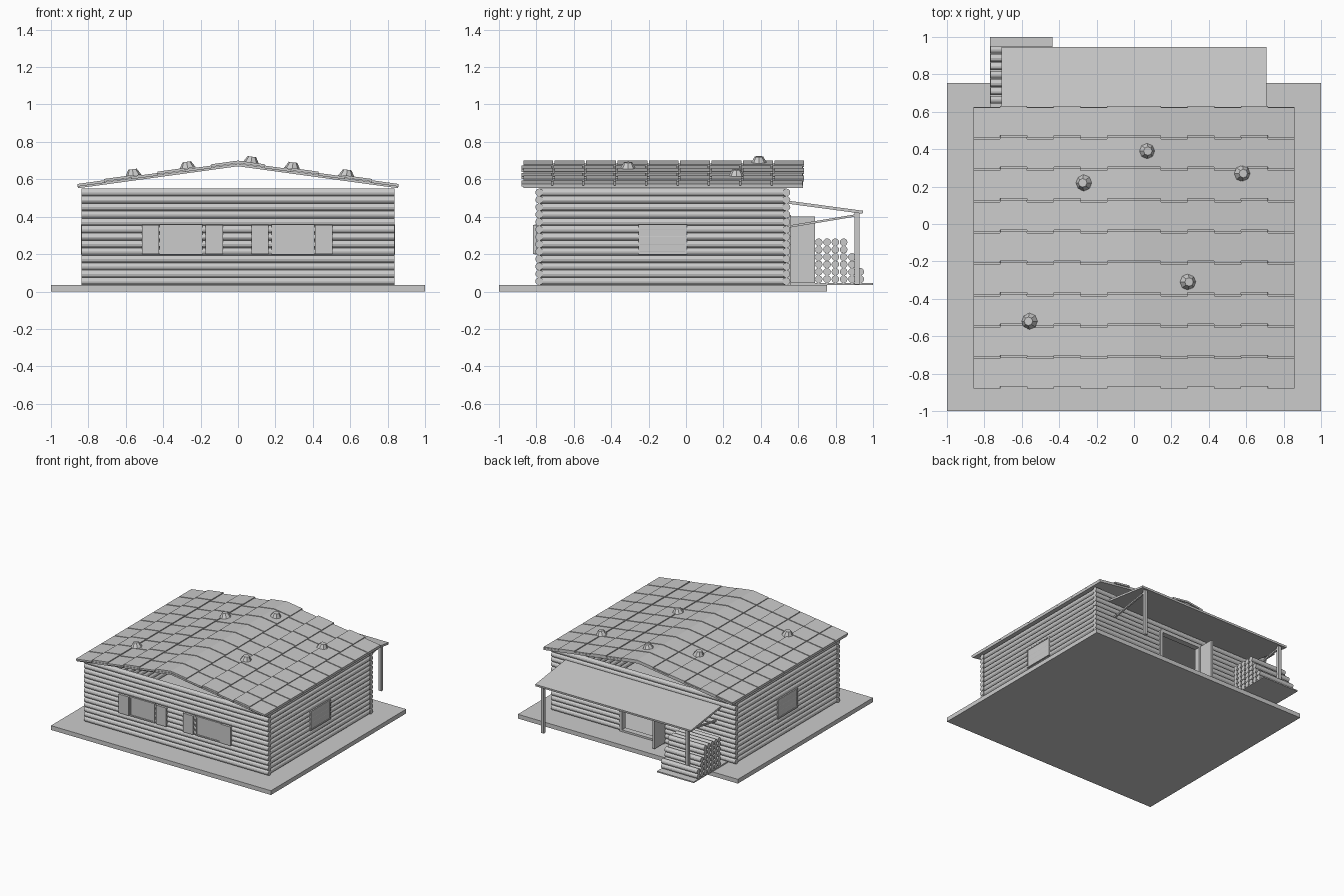
import bpy, bmesh, math
from mathutils import Matrix, Vector

if "Cube" in bpy.data.objects:
    bpy.data.objects.remove(bpy.data.objects["Cube"])

grey = bpy.data.materials.new("plain_grey")
grey.use_nodes = True
COLOR = (0.6, 0.6, 0.6, 1)
grey.diffuse_color = COLOR
grey.node_tree.nodes["Principled BSDF"].inputs["Base Color"].default_value = COLOR


def finish(name, bm):
    mesh = bpy.data.meshes.new(name)
    bm.to_mesh(mesh)
    bm.free()
    mesh.materials.append(grey)
    obj = bpy.data.objects.new(name, mesh)
    bpy.context.collection.objects.link(obj)
    return obj


def add_box(bm, lo, hi, place=Matrix()):
    lo, hi = Vector(lo), Vector(hi)
    m = place @ Matrix.Translation((lo + hi) / 2) @ Matrix.Diagonal((*(hi - lo), 1))
    bmesh.ops.create_cube(bm, size=1, matrix=m)


def box(name, lo, hi, place=Matrix()):
    bm = bmesh.new()
    add_box(bm, lo, hi, place)
    return finish(name, bm)


def add_log(bm, start, end, radius):
    a, b = Vector(start), Vector(end)
    turn = (b - a).to_track_quat('Z', 'Y').to_matrix().to_4x4()
    bmesh.ops.create_cone(bm, cap_ends=True, segments=12, radius1=radius, radius2=radius,
                          depth=(b - a).length, matrix=Matrix.Translation((a + b) / 2) @ turn)


# Ground slab
box("ground_slab", (-1, -1, 0), (1, 0.755, 0.035))

# Log walls, the back one split around the doorway
ROWS, PITCH, R = 13, 0.0396, 0.0205
FRONT, BACK, SIDE, END = -0.785, 0.537, 0.815, 0.837
DOOR_L, DOOR_R, DOOR_TOP = 0.2, -0.18, 0.4
walls = {n: bmesh.new() for n in ("front_wall", "back_wall", "left_wall", "right_wall")}
for i in range(ROWS):
    z = 0.035 + PITCH * (i + 0.5)
    add_log(walls["front_wall"], (-END, FRONT, z), (END, FRONT, z), R)
    if z < DOOR_TOP:
        add_log(walls["back_wall"], (-END, BACK, z), (DOOR_R, BACK, z), R)
        add_log(walls["back_wall"], (DOOR_L, BACK, z), (END, BACK, z), R)
    else:
        add_log(walls["back_wall"], (-END, BACK, z), (END, BACK, z), R)
    for n, s in (("left_wall", 1), ("right_wall", -1)):
        add_log(walls[n], (s * SIDE, FRONT, z), (s * SIDE, BACK, z), R)
for n, bm in walls.items():
    finish(n, bm)


# Windows: a pane with a raised frame, built facing -y around the origin
def window(name, width, place):
    w, h, f = width / 2, 0.08, 0.01
    bm = bmesh.new()
    add_box(bm, (-w, -0.002, -h), (w, 0.03, h), place)
    for s in (-1, 1):
        x, z = s * (w - f / 2), s * (h - f / 2)
        add_box(bm, (x - f / 2, -0.007, -h), (x + f / 2, 0.03, h), place)
        add_box(bm, (-w, -0.007, z - f / 2), (w, 0.03, z + f / 2), place)
    finish(name, bm)


for label, s in (("left", 1), ("right", -1)):
    cx = 0.295 if s > 0 else -0.305
    window("front_window_" + label, 0.23, Matrix.Translation((cx, -0.804, 0.278)))
    for side, dx in (("outer", s * 0.163), ("inner", -s * 0.178)):
        x = cx + dx
        box(f"{label}_{side}_shutter", (x - 0.046, -0.817, 0.2), (x + 0.046, -0.8, 0.355))
    window("side_window_" + label, 0.26,
           Matrix.Translation((s * 0.833, -0.125, 0.278)) @ Matrix.Rotation(s * math.pi / 2, 4, 'Z'))

# Doorway frame and open door
bm = bmesh.new()
for x in (DOOR_L, DOOR_R):
    add_box(bm, (x - 0.012, 0.515, 0.035), (x + 0.012, 0.562, DOOR_TOP))
add_box(bm, (DOOR_R, 0.515, DOOR_TOP - 0.012), (DOOR_L, 0.562, DOOR_TOP + 0.008))
add_box(bm, (DOOR_R, 0.515, 0.035), (DOOR_L, 0.562, 0.05))
finish("door_frame", bm)
box("open_door", (DOOR_R - 0.018, 0.55, 0.045), (DOOR_R, 0.69, 0.4))

# Gabled roof: a thin deck per side covered with alternating raised tiles
RIDGE, PITCH_ANGLE = 0.7, math.atan2(0.118, 0.86)
COLS, TILE_ROWS, GAP = 6, 9, 0.008
tile_w, tile_d = 0.868 / COLS, 1.51 / TILE_ROWS
for label, s in (("left", 1), ("right", -1)):
    tilt = Matrix.Translation((0, 0, RIDGE)) @ Matrix.Rotation(s * PITCH_ANGLE, 4, 'Y')
    box(label + "_roof_deck", (min(0, s * 0.868), -0.87, -0.03), (max(0, s * 0.868), 0.625, -0.016), tilt)
    bm = bmesh.new()
    for c in range(COLS):
        raised = c % 2 == 0
        top = 0.0 if raised else -0.007
        shift = 0.008 if raised else -0.002
        xs = sorted((s * c * tile_w, s * (c + 1) * tile_w))
        for r in range(TILE_ROWS):
            y = -0.878 + r * tile_d + shift
            add_box(bm, (xs[0], y, top - 0.014), (xs[1], y + tile_d - GAP, top), tilt)
    finish(label + "_roof_tiles", bm)

# Stones weighing down the roof
for i, (x, y) in enumerate([(-0.56, -0.52), (-0.27, 0.22), (0.07, 0.39), (0.29, -0.31), (0.58, 0.27)]):
    bm = bmesh.new()
    lean = math.copysign(PITCH_ANGLE, x)
    place = (Matrix.Translation((x, y, RIDGE - abs(x) * math.tan(PITCH_ANGLE)))
             @ Matrix.Rotation(lean, 4, 'Y') @ Matrix.Translation((0, 0, 0.013)))
    bmesh.ops.create_cone(bm, cap_ends=True, segments=8, radius1=0.044, radius2=0.023,
                          depth=0.036, matrix=place)
    finish(f"roof_stone_{i + 1}", bm)

# Back porch roof with posts and struts
slope = Matrix.Translation((0, 0.55, 0.485)) @ Matrix.Rotation(-math.atan2(0.053, 0.395), 4, 'X')
box("porch_roof", (-0.708, 0, -0.016), (0.708, 0.4, 0), slope)
for label, s in (("left", 1), ("right", -1)):
    x = s * 0.657
    box(label + "_porch_post", (x - 0.013, 0.902, 0.037), (x + 0.013, 0.928, 0.425))
    rise = Matrix.Translation((x, 0.555, 0.348)) @ Matrix.Rotation(math.atan2(0.06, 0.36), 4, 'X')
    box(label + "_porch_strut", (-0.007, 0, -0.006), (0.007, 0.375, 0.006), rise)

# Stacked firewood on a thin base, stepping down outward
box("woodpile_base", (-0.77, 0.56, 0.036), (-0.437, 1.0, 0.046))
bm = bmesh.new()
STEP = 0.0445
for row, count in enumerate((7, 7, 6, 6, 5, 5)):
    for k in range(count):
        y, z = 0.665 + k * STEP, 0.066 + row * 0.0395
        add_log(bm, (-0.768, y, z), (-0.44, y, z), 0.0205)
finish("woodpile", bm)
